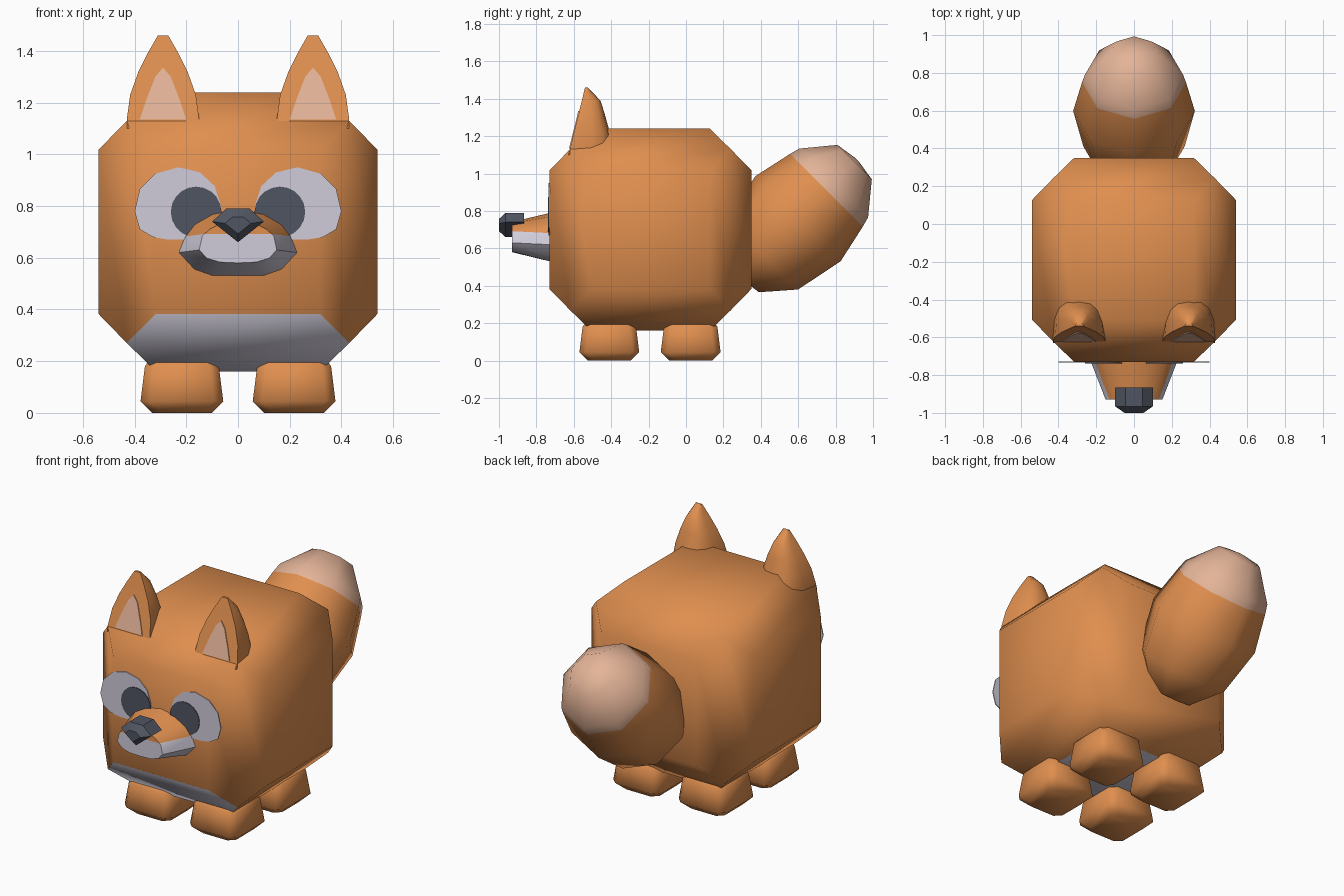
import bpy, bmesh, math
from mathutils import Vector

if "Cube" in bpy.data.objects:
    bpy.data.objects.remove(bpy.data.objects["Cube"])


def mat(name, r, g, b):
    def lin(c):
        c /= 255
        return ((c + 0.055) / 1.055) ** 2.4 if c > 0.04 else c / 12.92
    m = bpy.data.materials.new(name)
    m.diffuse_color = (lin(r), lin(g), lin(b), 1)
    m.use_nodes = True
    m.node_tree.nodes["Principled BSDF"].inputs["Base Color"].default_value = m.diffuse_color
    return m


ORANGE = mat("orange fur", 224, 143, 79)
WHITE = mat("pale grey fur", 208, 204, 218)
DARK = mat("dark slate", 80, 85, 97)
PEACH = mat("peach fur", 228, 180, 152)


def finish(name, bm, mats, rule=None, sharp=40):
    """Turn a bmesh into an object, colouring faces by a rule."""
    bmesh.ops.recalc_face_normals(bm, faces=bm.faces)
    for f in bm.faces:
        f.smooth = True
        if rule:
            f.material_index = rule(f)
    me = bpy.data.meshes.new(name)
    bm.to_mesh(me)
    bm.free()
    for m in mats:
        me.materials.append(m)
    me.set_sharp_from_angle(angle=math.radians(sharp))
    ob = bpy.data.objects.new(name, me)
    bpy.context.collection.objects.link(ob)
    return ob


def loft(rings):
    """Skin closed rings of points and cap both ends."""
    bm = bmesh.new()
    vs = [[bm.verts.new(p) for p in ring] for ring in rings]
    n = len(vs[0])
    for a, b in zip(vs, vs[1:]):
        for i in range(n):
            j = (i + 1) % n
            bm.faces.new((a[i], a[j], b[j], b[i]))
    bm.faces.new(vs[0])
    bm.faces.new(vs[-1])
    return bm


def mirrored(half):
    """Complete a half outline (first and last points on x = 0)."""
    return half + [(-x, z) for x, z in half[-2:0:-1]]


# Body: cube whose faces are inset and pushed out; white chin and belly
bm = bmesh.new()
bmesh.ops.create_cube(bm, size=0.86)
bmesh.ops.inset_individual(bm, faces=bm.faces[:], thickness=0.16, depth=0.11)
bmesh.ops.translate(bm, verts=bm.verts, vec=(0, -0.19, 0.70))


def belly(f):
    n = f.normal
    return int(n.z < -0.95 or (abs(n.x) < 0.1 and n.y < -0.2 and n.z < -0.2))


finish("body", bm, [ORANGE, WHITE], belly, 60)

# Legs: tapered blocks with chamfered edges
for sx, side in ((-1, "left"), (1, "right")):
    for cy, end in ((-0.41, "front"), (0.025, "back")):
        rings = []
        for z, h in ((0, 0.115), (0.045, 0.16), (0.18, 0.143), (0.215, 0.12)):
            k = h - 0.035
            pts = [(h, -k), (h, k), (k, h), (-k, h), (-h, k), (-h, -k), (-k, -h), (k, -h)]
            rings.append([(sx * 0.217 + x, cy + y, z) for x, y in pts])
        finish(f"{end}_leg_{side}", loft(rings), [ORANGE], sharp=60)

# Tail: eight-sided egg turned about an axis tilted 45 degrees, peach tip
R2 = math.sqrt(2)
rings = []
for t, r in ((0.52, 0.02), (0.534, 0.13), (0.693, 0.268), (0.96, 0.322),
             (1.175, 0.275), (1.23, 0.26), (1.388, 0.13), (1.405, 0.02)):
    ring = []
    for i in range(8):
        a = i * math.pi / 4
        s = r * math.sin(a)
        ring.append((r * math.cos(a), (t + s) / R2 - 0.08, (t - s) / R2 + 0.08))
    rings.append(ring)


def tail_tip(f):
    c = f.calc_center_median()
    return int((c.y + c.z) / R2 > 1.175)


finish("tail", loft(rings), [ORANGE, PEACH], tail_tip, 60)

# Muzzle: tapered snout, white below a dividing plane
back = [(0, .53), (.10, .53), (.17, .555), (.23, .62), (.205, .685), (.17, .73), (.10, .77), (0, .79)]
front = [(0, .58), (.07, .583), (.12, .598), (.15, .63), (.138, .685), (.11, .71), (.06, .735), (0, .742)]
bm = loft([[(x, y, z) for x, z in mirrored(h)] for y, h in ((-0.725, back), (-0.93, front))])
CO, NO = Vector((0, -0.73, 0.682)), Vector((0, 0.05, 1)).normalized()
bmesh.ops.bisect_plane(bm, geom=bm.verts[:] + bm.edges[:] + bm.faces[:], plane_co=CO, plane_no=NO)
finish("muzzle", bm, [ORANGE, WHITE], lambda f: int((f.calc_center_median() - CO).dot(NO) < 0))

# Nose: five-sided block with a narrowed front
outline = [(0, .66), (.10, .74), (.045, .79), (-.045, .79), (-.10, .74)]
rings = [[(x * k, y, 0.725 + (z - 0.725) * k) for x, z in outline]
         for y, k in ((-0.865, 1), (-0.965, 1), (-1.0, 0.5))]
finish("nose", loft(rings), [DARK], sharp=35)

# Eyes: thin plates on the face, with pupils just in front
white_eye = [(.23, .95), (.147, .93), (.09, .877), (.065, .80), (.08, .72), (.166, .67), (.27, .67),
             (.33, .68), (.38, .71), (.40, .78), (.38, .865), (.32, .925)]
pupil = [(.162 + .098 * math.cos(i * math.pi / 10), .777 + .098 * math.sin(i * math.pi / 10))
         for i in range(20)]
for sx, side in ((-1, "left"), (1, "right")):
    for name, shape, y, m in (("eye", white_eye, -0.728, WHITE), ("pupil", pupil, -0.732, DARK)):
        rings = [[(sx * x, yy, z) for x, z in shape] for yy in (y, y - 0.006)]
        finish(f"{name}_{side}", loft(rings), [m], sharp=30)

# Ears: pointed arches, flat in front and rounded behind, with peach insets
for sx, side in ((-1, "left"), (1, "right")):
    rings = []
    for z, yf, hw, yb in ((1.10, -.629, .14, -.375), (1.135, -.62, .14, -.385), (1.23, -.597, .127, -.41),
                          (1.32, -.574, .095, -.435), (1.39, -.557, .06, -.457), (1.46, -.54, .02, -.525)):
        ring = []
        for i in range(9):
            c, s = math.cos(i * math.pi / 8), math.sin(i * math.pi / 8)
            x = math.copysign(abs(c) ** 0.75, c) * hw
            ring.append((sx * 0.29 + x, yf + (yb - yf) * abs(s) ** 0.75, z))
        rings.append(ring)
    finish(f"ear_{side}", loft(rings), [ORANGE], sharp=50)

    inset = [(-.09, 1.135), (.09, 1.135), (.065, 1.21), (.03, 1.30), (0, 1.335), (-.03, 1.30), (-.065, 1.21)]
    rings = [[(sx * 0.29 + x, -0.62 + (z - 1.135) * 0.246 + d, z) for x, z in inset]
             for d in (0.002, -0.005)]
    finish(f"inner_ear_{side}", loft(rings), [PEACH], sharp=30)
